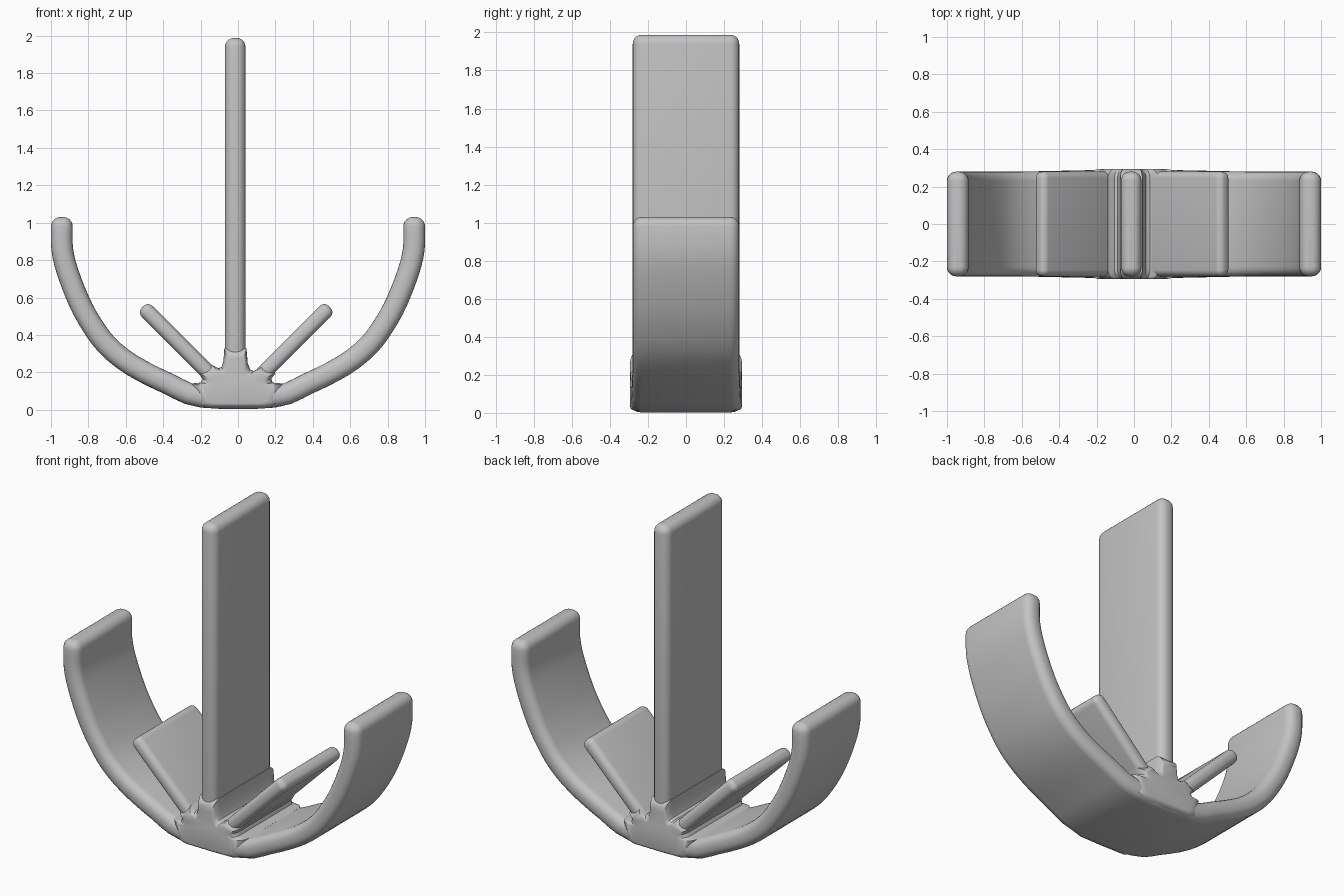
import bpy, bmesh, math
from mathutils import Vector

if "Cube" in bpy.data.objects:
    bpy.data.objects.remove(bpy.data.objects["Cube"])

grey = bpy.data.materials.new("plain grey")
grey.use_nodes = True
grey.diffuse_color = (0.55, 0.55, 0.55, 1)
grey.node_tree.nodes["Principled BSDF"].inputs["Base Color"].default_value = grey.diffuse_color

HALF = 0.28   # half depth of every slab


def skin(name, rings):
    """Join equal-sized rings of points into a closed, smooth-shaded solid."""
    bm = bmesh.new()
    loops = [[bm.verts.new(p) for p in ring] for ring in rings]
    n = len(loops[0])
    for a, b in zip(loops, loops[1:]):
        for i in range(n):
            j = (i + 1) % n
            bm.faces.new((a[i], a[j], b[j], b[i]))
    bm.faces.new(loops[0])
    bm.faces.new(loops[-1])
    bmesh.ops.recalc_face_normals(bm, faces=bm.faces)
    mesh = bpy.data.meshes.new(name)
    bm.to_mesh(mesh)
    bm.free()
    mesh.materials.append(grey)
    obj = bpy.data.objects.new(name, mesh)
    bpy.context.collection.objects.link(obj)
    bpy.ops.object.select_all(action="DESELECT")
    obj.select_set(True)
    bpy.context.view_layer.objects.active = obj
    bpy.ops.object.shade_smooth_by_angle(angle=math.radians(40))
    return obj


def section(half_t, half_w, radius):
    """Rounded rectangle: (across the thickness, along the depth)."""
    pts = []
    for k, (sx, sy) in enumerate(((1, 1), (-1, 1), (-1, -1), (1, -1))):
        for s in range(6):
            a = math.pi / 2 * (k + s / 5)
            pts.append((sx * (half_t - radius) + radius * math.cos(a),
                        sy * (half_w - radius) + radius * math.sin(a)))
    return pts


def slab(name, path, half_t, flare=0.0):
    """Sweep a rounded slab along an x-z path, with rounded ends."""
    pts = [Vector((x, 0, z)) for x, z in path]
    tangents = [(pts[min(i + 1, len(pts) - 1)] - pts[max(i - 1, 0)]).normalized()
                for i in range(len(pts))]
    r = half_t * 0.86
    stations = [(p, t, 0) for p, t in zip(pts, tangents)]
    for s in range(1, 6):
        a = math.pi / 2 * s / 5
        out, inset = r * math.sin(a), r * (1 - math.cos(a)) * 0.97
        stations.insert(0, (pts[0] - tangents[0] * out, tangents[0], inset))
        stations.append((pts[-1] + tangents[-1] * out, tangents[-1], inset))
    rings = []
    for p, t, inset in stations:
        normal = Vector((-t.z, 0, t.x))
        w = HALF + flare * max(0, 1 - abs(p.x) / 0.6)
        rings.append([p + normal * u + Vector((0, v, 0))
                      for u, v in section(half_t - inset, w - inset, r - inset)])
    return skin(name, rings)


def smooth_path(pts, steps=3):
    """Catmull-Rom curve through the points."""
    p = [Vector(q) for q in pts]
    p = [2 * p[0] - p[1]] + p + [2 * p[-1] - p[-2]]
    out = []
    for a, b, c, d in zip(p, p[1:], p[2:], p[3:]):
        for s in range(steps):
            t = s / steps
            out.append(0.5 * (2 * b + (c - a) * t + (2 * a - 5 * b + 4 * c - d) * t * t
                              + (3 * b - a - 3 * c + d) * t ** 3))
    return out + [p[-2]]


# Curved lower band, mirrored about the middle
arm = [(0.19, 0.069), (0.375, 0.14), (0.57, 0.24), (0.70, 0.345),
       (0.785, 0.46), (0.85, 0.58), (0.912, 0.74), (0.94, 0.86), (0.942, 0.98)]
band = [(-x, z) for x, z in reversed(arm)] + arm
slab("curved_band", smooth_path(band), 0.058, flare=0.013)

# Upright plate
slab("upright_plate", [(-0.015, 0.1), (-0.015, 1.94)], 0.055)

# Slanted fins
for side, name in ((1, "left_fin"), (-1, "right_fin")):
    slab(name, [(side * x - 0.01, z) for x, z in ((0.08, 0.13), (0.475, 0.525))], 0.041)

# Filleted hub joining the plates
half_hub = [(0.22, 0.025), (0.17, 0.009), (0.0, 0.007)]
outline = ([(0.045, 0.33), (0.052, 0.25), (0.065, 0.215), (0.085, 0.207), (0.13, 0.235),
            (0.20, 0.195), (0.178, 0.165), (0.185, 0.145), (0.24, 0.14)] + half_hub
           + [(-x, z) for x, z in reversed(half_hub[:-1])]
           + [(-0.25, 0.14), (-0.20, 0.145), (-0.19, 0.165), (-0.21, 0.195), (-0.14, 0.24),
              (-0.105, 0.222), (-0.088, 0.228), (-0.078, 0.26), (-0.073, 0.33)])
levels = [(math.cos(a), math.sin(a)) for a in (math.pi / 2 * s / 6 for s in range(7))]
profile = [(0.72 + 0.28 * c, 0.24 + 0.054 * s) for c, s in levels]
profile = [(k, -y) for k, y in reversed(profile)] + profile
skin("hub", [[(-0.01 + (x + 0.01) * k, y, 0.1 + (z - 0.1) * k) for x, z in outline]
             for k, y in profile])
